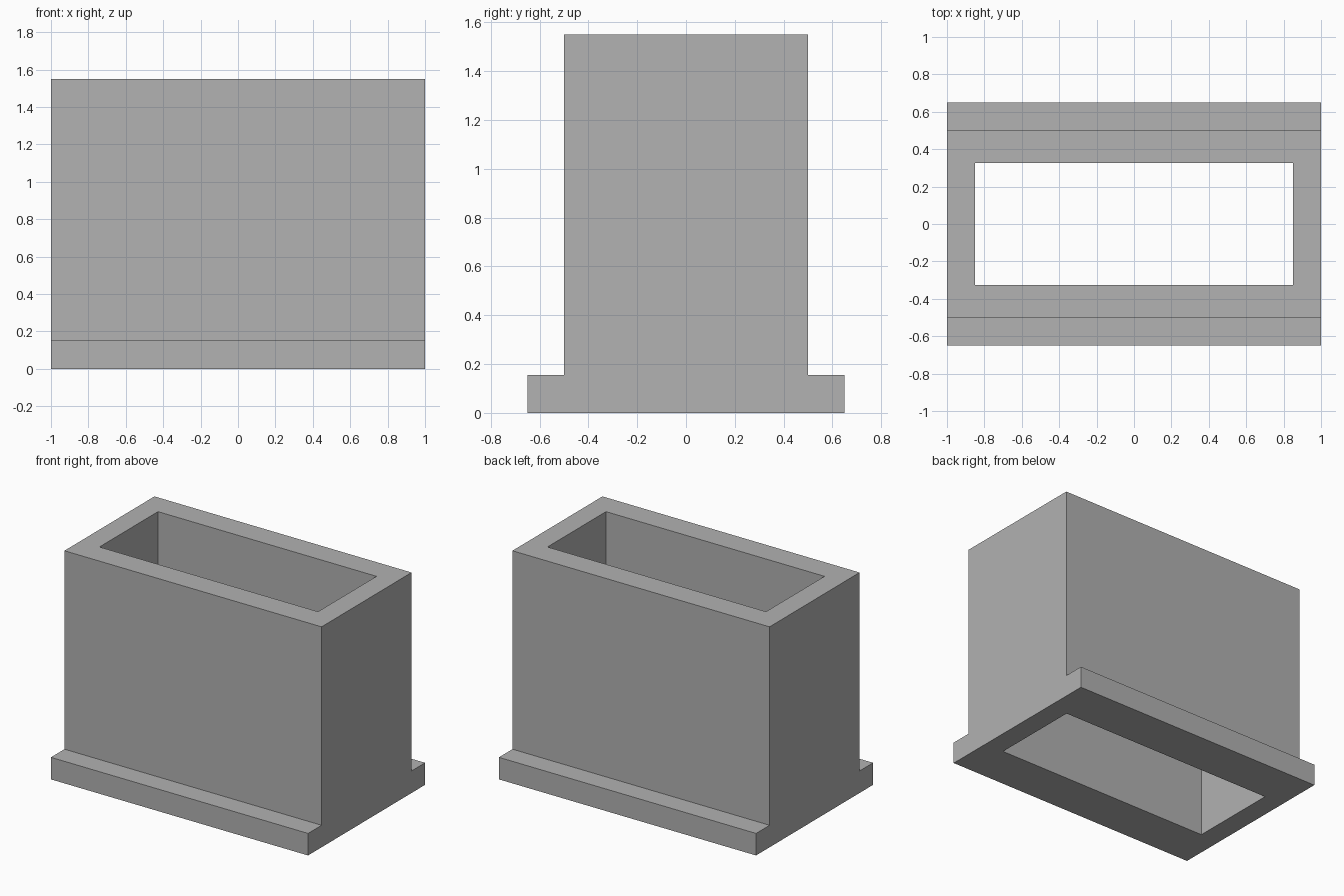
import bpy
import bmesh

if "Cube" in bpy.data.objects:
    bpy.data.objects.remove(bpy.data.objects["Cube"], do_unlink=True)

# Single plain grey
grey = bpy.data.materials.new("plain grey")
grey.use_nodes = True
colour = (0.445, 0.445, 0.445, 1)
grey.diffuse_color = colour
grey.node_tree.nodes["Principled BSDF"].inputs["Base Color"].default_value = colour

LENGTH, HEIGHT = 2.0, 1.55
BODY_HALF, FOOT_HALF, FOOT_TOP = 0.5, 0.65, 0.155
HOLE_X, HOLE_Y = 1.7, 0.65


def extruded(name, profile, direction):
    """Solid made by pushing a flat outline along a direction."""
    bm = bmesh.new()
    face = bm.faces.new([bm.verts.new(p) for p in profile])
    result = bmesh.ops.extrude_face_region(bm, geom=[face], use_keep_orig=True)
    moved = [v for v in result["geom"] if isinstance(v, bmesh.types.BMVert)]
    bmesh.ops.translate(bm, verts=moved, vec=direction)
    bmesh.ops.recalc_face_normals(bm, faces=bm.faces)
    mesh = bpy.data.meshes.new(name)
    bm.to_mesh(mesh)
    bm.free()
    mesh.materials.append(grey)
    obj = bpy.data.objects.new(name, mesh)
    bpy.context.collection.objects.link(obj)
    return obj


# Body with a foot flange along front and back
half = [(FOOT_HALF, 0), (FOOT_HALF, FOOT_TOP), (BODY_HALF, FOOT_TOP), (BODY_HALF, HEIGHT)]
outline = half + [(-y, z) for y, z in reversed(half)]
sleeve = extruded("flanged_sleeve", [(-LENGTH / 2, y, z) for y, z in outline], (LENGTH, 0, 0))

# Rectangular opening right through from top to bottom
corners = [(-1, -1), (1, -1), (1, 1), (-1, 1)]
cutter = extruded("opening_cutter",
                  [(sx * HOLE_X / 2, sy * HOLE_Y / 2, -0.2) for sx, sy in corners],
                  (0, 0, HEIGHT + 0.4))
cut = sleeve.modifiers.new("opening", 'BOOLEAN')
cut.operation = 'DIFFERENCE'
cut.solver = 'EXACT'
cut.object = cutter

# Apply the cut and discard the cutter
bpy.context.view_layer.objects.active = sleeve
sleeve.select_set(True)
bpy.ops.object.modifier_apply(modifier=cut.name)
bpy.data.objects.remove(cutter, do_unlink=True)
